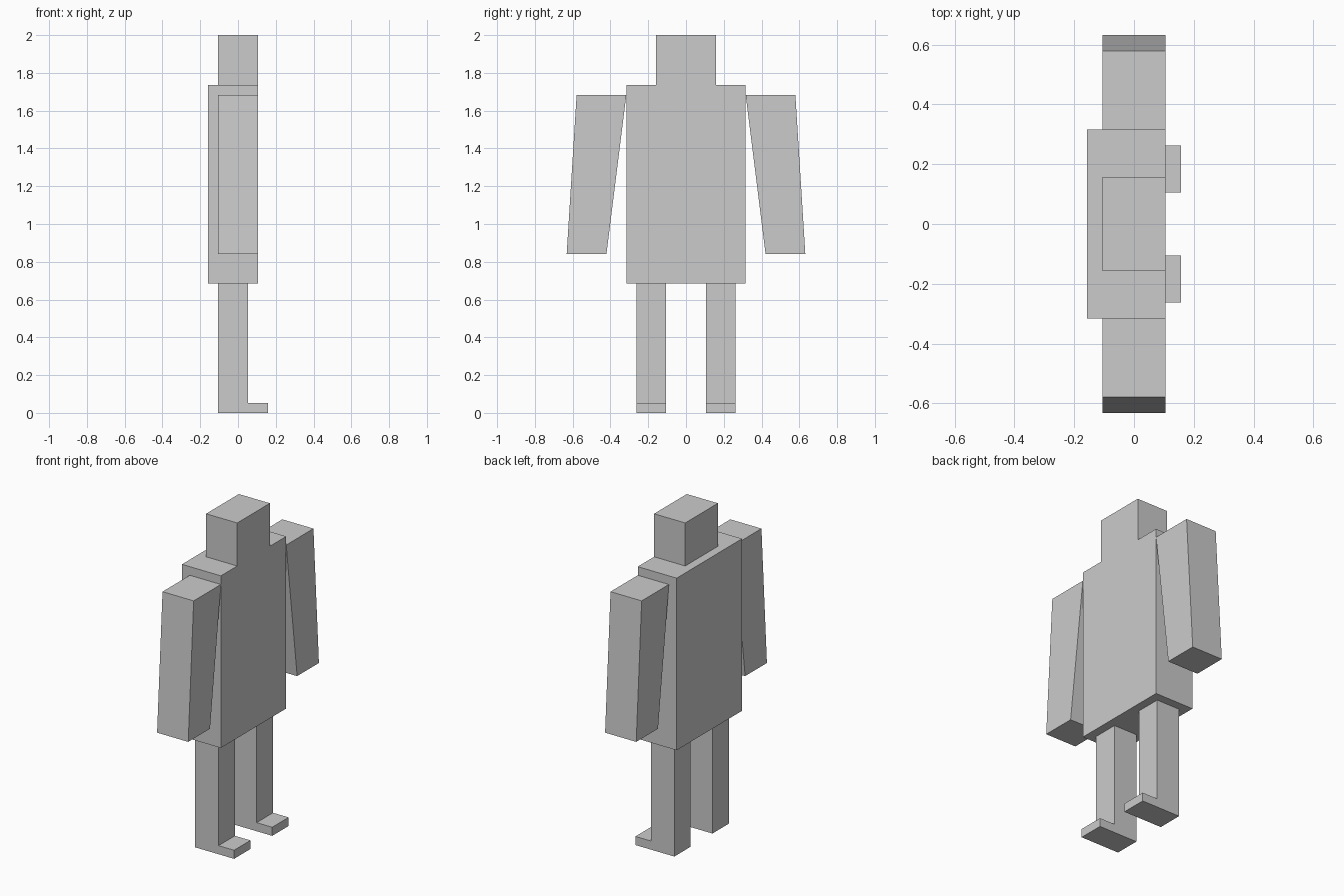
import bpy
import bmesh

if "Cube" in bpy.data.objects:
    bpy.data.objects.remove(bpy.data.objects["Cube"])

U = 2 / 38  # modelling unit: the figure is 38 units tall


def make_object(name, verts, faces):
    """Build a flat-shaded closed mesh from unit coordinates."""
    bm = bmesh.new()
    vs = [bm.verts.new((x * U, y * U, z * U)) for x, y, z in verts]
    for f in faces:
        bm.faces.new([vs[i] for i in f])
    bmesh.ops.recalc_face_normals(bm, faces=bm.faces)
    mesh = bpy.data.meshes.new(name)
    bm.to_mesh(mesh)
    bm.free()
    obj = bpy.data.objects.new(name, mesh)
    bpy.context.collection.objects.link(obj)
    return obj


def prism(name, ring_a, ring_b):
    """Closed solid between two matching rings of points."""
    n = len(ring_a)
    faces = [range(n), range(n, 2 * n)]
    faces += [(i, (i + 1) % n, (i + 1) % n + n, i + n) for i in range(n)]
    return make_object(name, ring_a + ring_b, faces)


# Head and torso: one flush front outline, shallower head, deeper torso
outline = [(-6, 13), (6, 13), (6, 33), (3, 33), (3, 38), (-3, 38), (-3, 33), (-6, 33)]
front = [(2, y, z) for y, z in outline]
back = [(-2 if 3 <= i <= 6 else -3, y, z) for i, (y, z) in enumerate(outline)]
make_object("head_and_torso", front + back, [
    range(8),                                       # flush face
    (8, 9, 10, 15), (11, 12, 13, 14),               # torso back, head back
    (0, 1, 9, 8), (1, 2, 10, 9), (7, 0, 8, 15),     # torso underside and sides
    (2, 3, 11, 14, 6, 7, 15, 10),                   # shoulders around the head
    (3, 4, 12, 11), (4, 5, 13, 12), (5, 6, 14, 13)  # head sides and top
])

arm = [(6, 32), (11, 32), (12, 16), (8, 16)]              # (y, z) profile
leg = [(-2, 0), (3, 0), (3, 1), (1, 1), (1, 13), (-2, 13)]  # (x, z) profile

for side, s in (("left", 1), ("right", -1)):
    # Flared arm hanging from the shoulder
    prism(side + "_arm", [(-2, s * y, z) for y, z in arm], [(2, s * y, z) for y, z in arm])
    # Leg with a thin foot pointing forward
    prism(side + "_leg", [(x, s * 2, z) for x, z in leg], [(x, s * 5, z) for x, z in leg])
